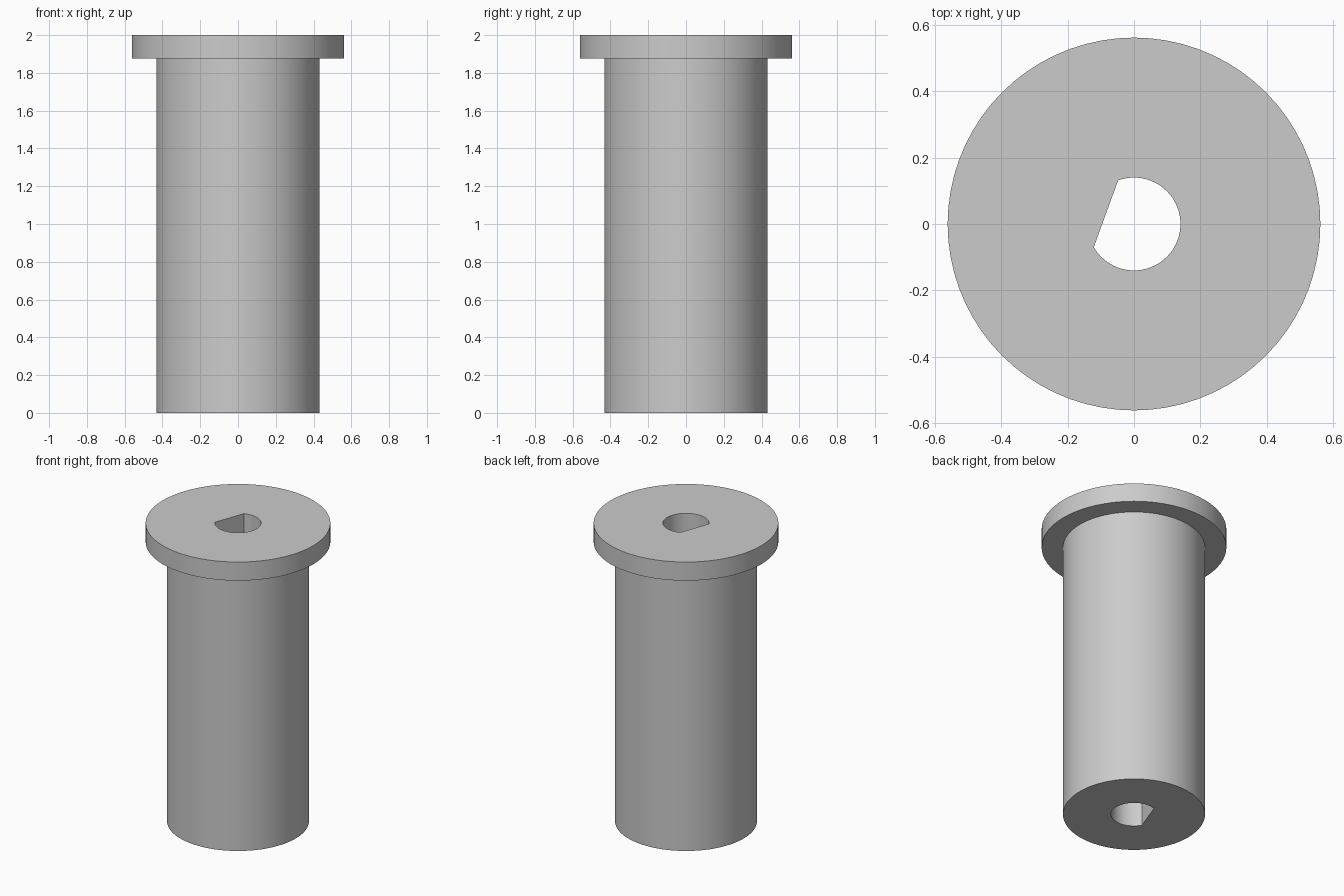
import bpy
import bmesh
from math import cos, sin, radians, pi

cube = bpy.data.objects.get("Cube")
if cube:
    bpy.data.objects.remove(cube, do_unlink=True)

SEGMENTS = 72
HEIGHT = 2.0
FLANGE_BOTTOM = 1.875
FLANGE_RADIUS = 0.562
SHAFT_RADIUS = 0.432
BORE_RADIUS = 0.14
FLAT_ANGLE = radians(160)       # direction the flat of the bore faces
FLAT_HALF_SPAN = radians(50)

# Plain grey material
grey = bpy.data.materials.new("grey")
grey.use_nodes = True
colour = (0.6, 0.6, 0.6, 1)
grey.diffuse_color = colour
grey.node_tree.nodes["Principled BSDF"].inputs["Base Color"].default_value = colour


def bore_radius(angle):
    """Radius of the D-shaped bore, cut by a straight flat on one side."""
    toward_flat = cos(angle - FLAT_ANGLE)
    if toward_flat <= cos(FLAT_HALF_SPAN):
        return BORE_RADIUS
    return BORE_RADIUS * cos(FLAT_HALF_SPAN) / toward_flat


def add_ring(bm, radius, z):
    ring = []
    for i in range(SEGMENTS):
        a = 2 * pi * i / SEGMENTS
        r = radius(a) if callable(radius) else radius
        ring.append(bm.verts.new((r * cos(a), r * sin(a), z)))
    return ring


# Flanged bushing: closed profile swept around the axis, bore right through
bm = bmesh.new()
profile = [
    (bore_radius, 0),
    (SHAFT_RADIUS, 0),
    (SHAFT_RADIUS, FLANGE_BOTTOM),
    (FLANGE_RADIUS, FLANGE_BOTTOM),
    (FLANGE_RADIUS, HEIGHT),
    (bore_radius, HEIGHT),
]
rings = [add_ring(bm, r, z) for r, z in profile]
for k, lower in enumerate(rings):
    upper = rings[(k + 1) % len(rings)]
    for i in range(SEGMENTS):
        j = (i + 1) % SEGMENTS
        bm.faces.new((lower[i], lower[j], upper[j], upper[i]))
bmesh.ops.recalc_face_normals(bm, faces=bm.faces)

mesh = bpy.data.meshes.new("flanged_bushing")
bm.to_mesh(mesh)
bm.free()
mesh.materials.append(grey)
bushing = bpy.data.objects.new("flanged_bushing", mesh)
bpy.context.collection.objects.link(bushing)

# Smooth round walls with crisp rims and bore corners
bpy.ops.object.select_all(action="DESELECT")
bushing.select_set(True)
bpy.context.view_layer.objects.active = bushing
bpy.ops.object.shade_smooth_by_angle(angle=radians(30))
